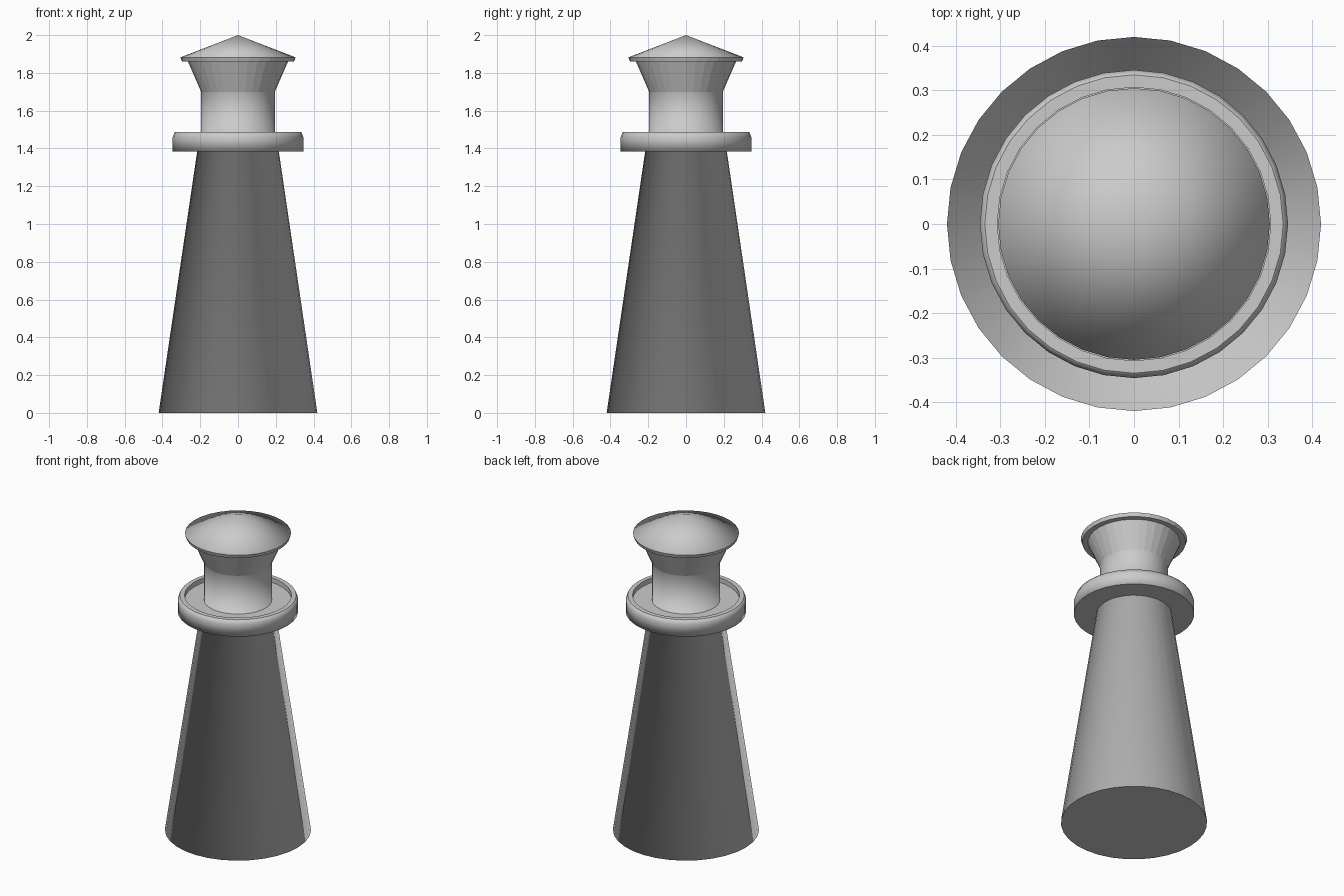
import bpy, bmesh, math

if "Cube" in bpy.data.objects:
    bpy.data.objects.remove(bpy.data.objects["Cube"])

SIDES = 32


def lathe(name, start, bands):
    """Revolve a profile about z. Each band is (radius, z, smooth) and runs from
    the previous point; bands share vertices, so smooth walls blend at the rims."""
    bm = bmesh.new()

    def ring(r, z):
        if r == 0:
            return [bm.verts.new((0, 0, z))] * SIDES
        return [bm.verts.new((r * math.cos(2 * math.pi * i / SIDES),
                              r * math.sin(2 * math.pi * i / SIDES), z))
                for i in range(SIDES)]

    low = first = ring(*start)
    for r, z, smooth in bands:
        high = ring(r, z)
        for i in range(SIDES):
            j = (i + 1) % SIDES
            corners = [low[i], low[j], high[j], high[i]]
            face = bm.faces.new(list(dict.fromkeys(corners)))
            face.smooth = smooth
        low = high
    # flat caps on any open end
    bm.faces.new(first[::-1])
    if bands[-1][0] > 0:
        bm.faces.new(low)
    bmesh.ops.recalc_face_normals(bm, faces=bm.faces)
    mesh = bpy.data.meshes.new(name)
    bm.to_mesh(mesh)
    bm.free()
    # smooth walls use the averaged vertex normals, flat faces their own
    normals = [None] * len(mesh.loops)
    for poly in mesh.polygons:
        for k in poly.loop_indices:
            vert = mesh.vertices[mesh.loops[k].vertex_index]
            normals[k] = (vert.normal if poly.use_smooth else poly.normal).copy()
    mesh.normals_split_custom_set(normals)
    obj = bpy.data.objects.new(name, mesh)
    bpy.context.collection.objects.link(obj)
    return obj


# Tower, gallery, lantern room and flared collar as one continuous turned body
lathe("tower_body", (0.42, 0), [
    (0.216, 1.385, True),    # tapered tower wall
    (0.346, 1.385, False),   # gallery underside
    (0.346, 1.46, True),     # gallery side
    (0.335, 1.487, True),    # rim chamfer
    (0.307, 1.487, False),   # rim top
    (0.307, 1.458, False),   # rim inside
    (0.195, 1.458, False),   # sunken floor
    (0.195, 1.70, True),     # lantern room wall
    (0.265, 1.86, False),    # faceted flared collar
])

# Conical roof with a thin brim
lathe("roof", (0.297, 1.86), [
    (0.305, 1.882, False),   # brim
    (0, 2.0, True),          # cone
])
